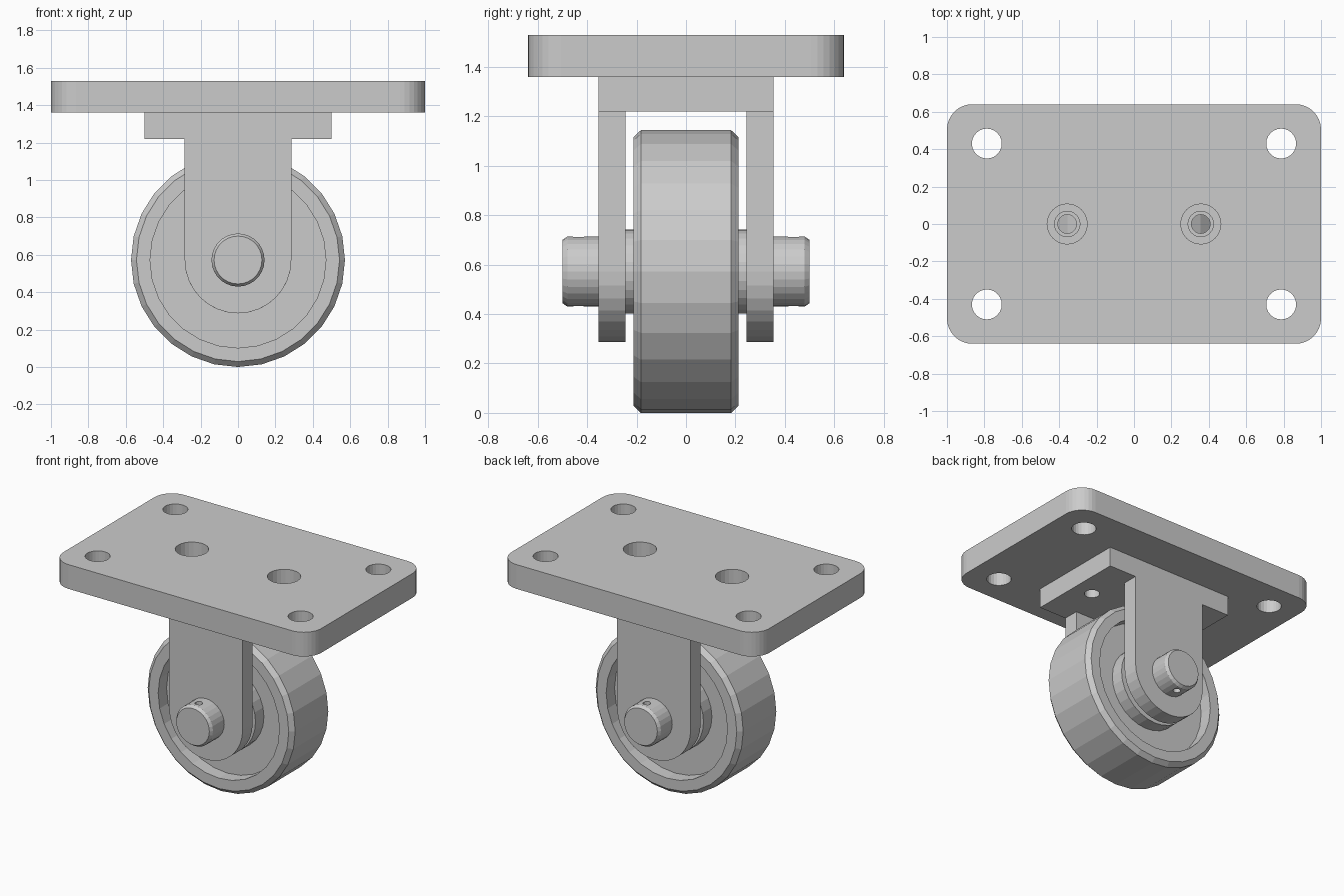
import bpy, bmesh, math
from mathutils import Matrix

if "Cube" in bpy.data.objects:
    bpy.data.objects.remove(bpy.data.objects["Cube"])

AXLE_Z = 0.572
steel = bpy.data.materials.new("grey steel")
steel.diffuse_color = (0.6, 0.6, 0.6, 1)
steel.use_nodes = True
steel.node_tree.nodes["Principled BSDF"].inputs["Base Color"].default_value = steel.diffuse_color


def finish(name, bm):
    bmesh.ops.recalc_face_normals(bm, faces=bm.faces[:])
    mesh = bpy.data.meshes.new(name)
    bm.to_mesh(mesh)
    bm.free()
    ob = bpy.data.objects.new(name, mesh)
    mesh.materials.append(steel)
    bpy.context.collection.objects.link(ob)
    return ob


def extrude(name, outline, direction):
    """Solid made by pushing a flat outline along a direction."""
    bm = bmesh.new()
    face = bm.faces.new([bm.verts.new(p) for p in outline])
    top = bmesh.ops.extrude_face_region(bm, geom=[face])["geom"]
    bmesh.ops.translate(bm, vec=direction,
                        verts=[g for g in top if isinstance(g, bmesh.types.BMVert)])
    return finish(name, bm)


def lathe(name, profile, n):
    """Closed solid turned around the axle; profile is (radius, y), zero radius makes a cap."""
    bm = bmesh.new()
    rings = []
    for r, y in profile:
        rings.append([bm.verts.new((r * math.sin(2 * math.pi * i / n), y,
                                    AXLE_Z + r * math.cos(2 * math.pi * i / n)))
                      for i in range(n)])
    for a, b in zip(rings, rings[1:]):
        for i in range(n):
            j = (i + 1) % n
            bm.faces.new((a[i], a[j], b[j], b[i]))
    bm.faces.new(rings[0])
    bm.faces.new(rings[-1])
    return finish(name, bm)


def drill(ob, holes, n=24):
    """Cut vertical holes given as (x, y, radius, z_low, z_high)."""
    for x, y, r, lo, hi in holes:
        bm = bmesh.new()
        bmesh.ops.create_cone(bm, cap_ends=True, segments=n, radius1=r, radius2=r, depth=hi - lo,
                              matrix=Matrix.Translation((x, y, (lo + hi) / 2)))
        cutter = finish("hole_cutter", bm)
        mod = ob.modifiers.new("hole", 'BOOLEAN')
        mod.operation = 'DIFFERENCE'
        mod.solver = 'EXACT'
        mod.object = cutter
        bpy.context.view_layer.objects.active = ob
        bpy.ops.object.modifier_apply(modifier=mod.name)
        bpy.data.objects.remove(cutter)


def mirrored(half):
    """Half profile (y falling to the outside) continued on the other side."""
    return half + [(r, -y) for r, y in reversed(half)]


# Mounting plate with rounded corners, four bolt holes and two counterbored holes
R = 0.135
outline = []
for k, (sx, sy) in enumerate([(1, 1), (-1, 1), (-1, -1), (1, -1)]):
    for i in range(9):
        a = math.radians(90 * k + 90 * i / 8)
        outline.append((sx * (1 - R) + R * math.cos(a),
                        sy * (0.64 - R) + R * math.sin(a), 1.36))
plate = extrude("mounting_plate", outline, (0, 0, 0.17))
holes = [(sx * 0.787, sy * 0.43, 0.08, 1.2, 1.7) for sx in (-1, 1) for sy in (-1, 1)]
for sx in (-1, 1):
    holes += [(sx * 0.357, 0, 0.107, 1.43, 1.7), (sx * 0.357, 0, 0.068, 1.2, 1.5)]
drill(plate, holes)

# Fork crown under the plate, with two screw holes
crown = extrude("fork_crown", [(-0.5, -0.355, 1.22), (0.5, -0.355, 1.22),
                               (0.5, 0.355, 1.22), (-0.5, 0.355, 1.22)], (0, 0, 0.14))
drill(crown, [(sx * 0.357, 0, 0.05, 1.1, 1.5) for sx in (-1, 1)])

# Fork arms with round lower ends
W = 0.285
for side, y in (("front", -0.355), ("back", 0.245)):
    arm = [(W, y, 1.22)]
    for i in range(17):
        a = math.pi * i / 16
        arm.append((W * math.cos(a), y, AXLE_Z - W * math.sin(a)))
    arm.append((-W, y, 1.22))
    extrude(side + "_fork_arm", arm, (0, 0.11, 0))

# Wheel: spacer, hub, recessed web, rim and chamfered tread
lathe("wheel", mirrored([(0.17, -0.245), (0.17, -0.213), (W, -0.213), (W, -0.12),
                         (0.47, -0.12), (0.47, -0.213), (0.543, -0.213),
                         (0.572, -0.183)]), 28)

# Axle with chamfered ends and cross-drilled pin holes
axle = lathe("axle", mirrored([(0.128, -0.5), (0.142, -0.48)]), 28)
drill(axle, [(0, sy * 0.435, 0.025, 0.3, 0.9) for sy in (-1, 1)], 12)
